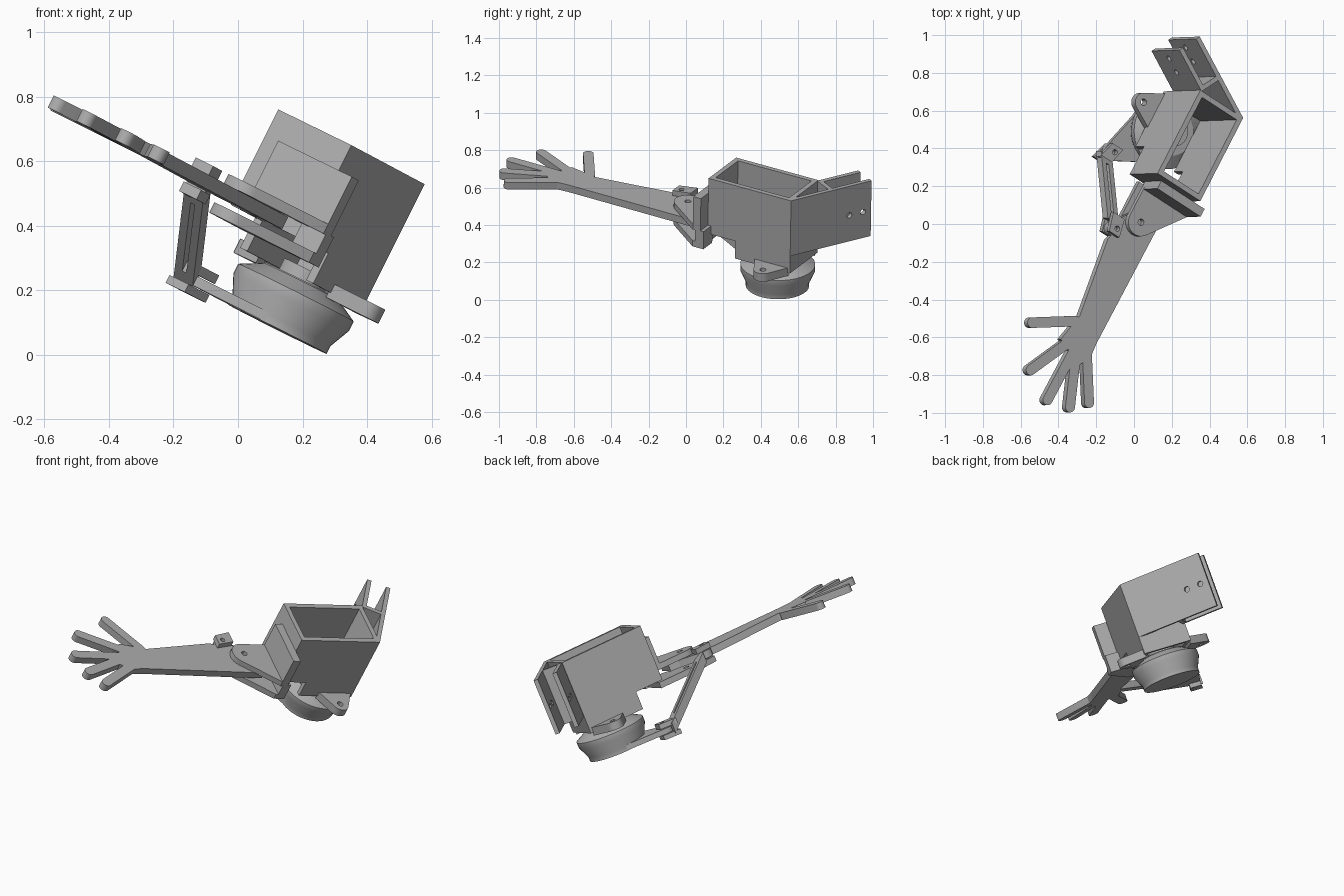
import bpy, bmesh, math
from mathutils import Matrix, Vector
from mathutils.geometry import convex_hull_2d

if "Cube" in bpy.data.objects:
    bpy.data.objects.remove(bpy.data.objects["Cube"], do_unlink=True)

grey = bpy.data.materials.new("plain grey")
grey.use_nodes = True
grey.diffuse_color = (0.42, 0.42, 0.42, 1)
grey.node_tree.nodes["Principled BSDF"].inputs["Base Color"].default_value = (0.42, 0.42, 0.42, 1)

# The whole mechanism is drawn flat in its own frame, then tilted
w = Vector((0.447, 0.015, 0.894)).normalized()
u = Vector((0.445, 0.8645, -0.237))
u = (u - w * u.dot(w)).normalized()
v = w.cross(u)


def frame(x, y, z, origin=(0, 0, 0)):
    m = Matrix((x, y, z)).transposed().to_4x4()
    m.translation = origin
    return m


TILT = frame(u, v, w)


def finish(name, mesh):
    bm = bmesh.new()
    bm.from_mesh(mesh)
    bmesh.ops.remove_doubles(bm, verts=bm.verts, dist=1e-5)
    bmesh.ops.recalc_face_normals(bm, faces=bm.faces)
    bmesh.ops.transform(bm, matrix=TILT, verts=bm.verts)
    bm.to_mesh(mesh)
    bm.free()
    mesh.materials.clear()
    mesh.materials.append(grey)
    obj = bpy.data.objects.new(name, mesh)
    bpy.context.collection.objects.link(obj)
    bpy.ops.object.select_all(action='DESELECT')
    obj.select_set(True)
    bpy.context.view_layer.objects.active = obj
    bpy.ops.object.shade_smooth_by_angle(angle=math.radians(30))


def circle(x, y, r, n=28):
    return [(x + r * math.cos(math.tau * i / n), y + r * math.sin(math.tau * i / n)) for i in range(n)]


def hull(*items):
    """Convex outline round circles (x, y, r) and points (x, y)."""
    pts = []
    for it in items:
        pts += circle(*it) if len(it) == 3 else [it]
    pts = [Vector(p) for p in pts]
    return [tuple(pts[i]) for i in convex_hull_2d(pts)]


def rect(x0, x1, y0, y1):
    return [(x0, y0), (x1, y0), (x1, y1), (x0, y1)]


def plate(name, loops, z0, z1, place=Matrix()):
    """Extrude an outline, with the further loops as holes."""
    cu = bpy.data.curves.new(name, 'CURVE')
    cu.dimensions, cu.fill_mode, cu.extrude = '2D', 'BOTH', (z1 - z0) / 2
    for loop in loops:
        sp = cu.splines.new('POLY')
        sp.points.add(len(loop) - 1)
        for p, co in zip(sp.points, loop):
            p.co = (co[0], co[1], 0, 1)
        sp.use_cyclic_u = True
    tmp = bpy.data.objects.new(name + "_outline", cu)
    bpy.context.collection.objects.link(tmp)
    dg = bpy.context.evaluated_depsgraph_get()
    mesh = bpy.data.meshes.new_from_object(tmp.evaluated_get(dg))
    bpy.data.objects.remove(tmp, do_unlink=True)
    mesh.transform(place @ Matrix.Translation((0, 0, (z0 + z1) / 2)))
    finish(name, mesh)


def block(name, x0, x1, y0, y1, z0, z1):
    plate(name, [rect(x0, x1, y0, y1)], z0, z1)


def beam(name, p, q, wide, high):
    bm = bmesh.new()
    ends = []
    for c in (p, q):
        ends.append([bm.verts.new((c[0], c[1] + sy * wide / 2, c[2] + sz * high / 2))
                     for sy, sz in ((-1, -1), (1, -1), (1, 1), (-1, 1))])
    a, b = ends
    bm.faces.new(a)
    bm.faces.new(b)
    for i in range(4):
        j = (i + 1) % 4
        bm.faces.new((a[i], a[j], b[j], b[i]))
    mesh = bpy.data.meshes.new(name)
    bm.to_mesh(mesh)
    bm.free()
    finish(name, mesh)


# Open box housing, deeper at the rear
X0, X1, Y0, Y1, TOP, STEP, LOW, T = 0.107, 0.617, 0.035, 0.327, 0.74, 0.41, 0.306, 0.028
MID = (Y0 + Y1) / 2
plate("housing", [rect(X0, X1, Y0, Y1), rect(X0 + T, X1 - T, Y0 + T, Y1 - T)], STEP, TOP)
plate("housing_skirt", [[(0.278, Y0), (X1, Y0), (X1, Y1), (0.278, Y1), (0.278, Y1 - T),
                         (X1 - T, Y1 - T), (X1 - T, Y0 + T), (0.278, Y0 + T)]], LOW, STEP)

# Side mounting ears
for side, name in ((-1, "right_ear"), (1, "left_ear")):
    wall = MID + side * 0.14
    tip = MID + side * 0.232
    plate(name, [hull((0.395, wall), (0.605, wall), (0.5, tip, 0.05)), circle(0.5, tip, 0.017)], 0.287, 0.335)

# Rear fork, set at an angle to the housing
d = Vector((0.488, 0.873, 0)).normalized()
n = Vector((-d.y, d.x, 0))
up = Vector((0, 0, 1))
place = frame(d, up, d.cross(up), (X1, Y0, 0))
for name, start, near, far in (("outer_fork", 0, -0.025, 0), ("inner_fork", 0.25, -0.14, -0.115)):
    plate(name, [rect(start, 0.5, STEP, TOP), circle(0.365, 0.565, 0.016), circle(0.45, 0.565, 0.016)],
          near, far, place)
web = [Vector((X1, Y0, 0)) + d * t + n * s for t, s in ((0.245, 0), (0.27, 0), (0.27, 0.14), (0.245, 0.14))]
plate("fork_web", [[(p.x, p.y) for p in web]], STEP, TOP)

# Elbow bracket with two lugs
PX, PY = -0.10, 0.176
block("bracket_panel", 0.06, X0, -0.045, 0.25, 0.455, 0.652)
block("bracket_stub", 0.075, X0 + 0.02, -0.045, 0.05, 0.355, 0.46)
for name, z0, z1 in (("upper_lug", 0.455, 0.488), ("lower_lug", 0.355, 0.39)):
    plate(name, [hull((X0, -0.045), (X0, 0.25), (0.06, -0.045), (0.06, 0.25), (PX, PY, 0.075)),
                 circle(PX, PY, 0.017)], z0, z1)

# Forearm, hand and fingers
F0, F1 = 0.41, 0.452
plate("forearm", [hull((-0.705, 0.227), (-0.86, 0.07), (-0.268, 0.286), (-0.146, 0.097),
                       (0.0, 0.06), (0.0, 0.2))], F0, F1)
plate("palm", [hull((-0.70, 0.227), (-0.867, 0.263), (-0.9, 0.18), (-0.93, 0.1), (-0.86, 0.063),
                    (-0.70, 0.075))], F0, F1)
ROOT = (-0.84, 0.165)
for name, tip, root in (("thumb", (-0.876, 0.452), (-0.74, 0.235)),
                        ("index_finger", (-1.098, 0.335), (-0.85, 0.21)),
                        ("middle_finger", (-1.185, 0.17), ROOT),
                        ("ring_finger", (-1.151, 0.036), ROOT),
                        ("little_finger", (-1.074, -0.05), (-0.84, 0.10))):
    plate(name, [hull((*tip, 0.028), (*root, 0.028))], F0, F1)
HX, HY = -0.2, 0.28
plate("forearm_horn", [hull((PX, PY, 0.06), (HX, HY, 0.04)), circle(HX, HY, 0.014)], F0, F1)

# Grooved drive wheel with hub
profile = ((0, 0.133), (0.17, 0.133), (0.17, 0.16), (0.2, 0.227), (0.2, 0.26), (0.13, 0.298),
           (0.13, 0.302), (0.08, 0.302), (0.08, 0.34), (0, 0.34))
bm = bmesh.new()
ring = [bm.verts.new((r, 0, z)) for r, z in profile]
edges = [bm.edges.new(pair) for pair in zip(ring, ring[1:])]
bmesh.ops.spin(bm, geom=ring + edges, cent=(0, 0, 0), axis=(0, 0, 1), angle=math.tau, steps=48)
bmesh.ops.remove_doubles(bm, verts=bm.verts, dist=1e-5)
bmesh.ops.translate(bm, verts=bm.verts, vec=(0.458, MID, 0))
wheel = bpy.data.meshes.new("drive_wheel")
bm.to_mesh(wheel)
bm.free()
finish("drive_wheel", wheel)

# Crank on the wheel
LX, LY = 0.22, 0.371
plate("wheel_crank", [hull((0.458, MID, 0.165), (LX, LY, 0.045)), circle(LX, LY, 0.014)], 0.135, 0.166)

# Slotted push link with a clevis at each end
low, high = Vector((0.19, 0.40, 0.152)), Vector((-0.17, 0.305, 0.425))
for name, dy in (("link_rail_outer", 0.023), ("link_rail_inner", -0.023)):
    off = Vector((0, dy, 0))
    beam(name, low + off, high + off, 0.03, 0.06)
beam("link_end_low", low, low.lerp(high, 0.14), 0.076, 0.06)
beam("link_end_high", low.lerp(high, 0.86), high, 0.076, 0.06)
for name, x, y, c, z0, z1 in (("low_clevis_bottom", LX, LY, low, 0.105, 0.132),
                              ("low_clevis_top", LX, LY, low, 0.17, 0.2),
                              ("high_clevis_bottom", HX, HY, high, 0.372, 0.405),
                              ("high_clevis_top", HX, HY, high, 0.457, 0.488)):
    out = 0.035 if x > c.x else -0.035
    plate(name, [hull((x + out, y - 0.035), (x + out, y + 0.035), (c.x - out, c.y - 0.038),
                      (c.x - out, c.y + 0.038)), circle(x, y, 0.014)], z0, z1)
